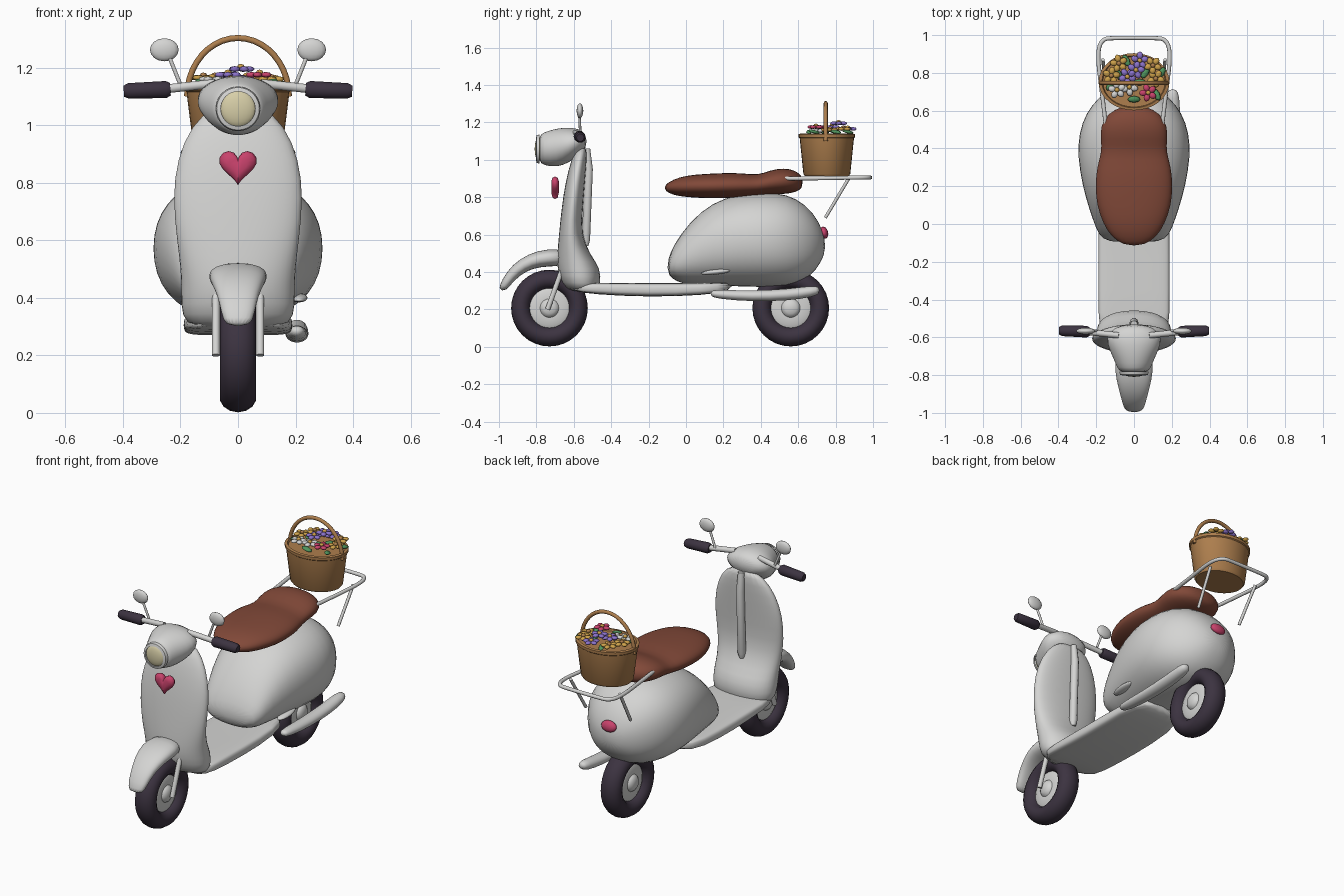
import bpy, bmesh, math
from mathutils import Vector, Matrix, Euler

cube = bpy.data.objects.get("Cube")
if cube:
    bpy.data.objects.remove(cube, do_unlink=True)


def material(name, *rgb):
    m = bpy.data.materials.new(name)
    m.use_nodes = True
    m.diffuse_color = (*rgb, 1)
    m.node_tree.nodes["Principled BSDF"].inputs["Base Color"].default_value = (*rgb, 1)
    return m


WHITE = material("pale grey paint", .66, .66, .65)
RUBBER = material("dark rubber", .045, .033, .052)
LEATHER = material("brown leather", .22, .066, .04)
WICKER = material("tan wicker", .42, .21, .075)
PINK = material("pink", .58, .055, .15)
CREAM = material("cream lens", .68, .62, .39)
YELLOW = material("yellow petal", .62, .36, .07)
PURPLE = material("violet petal", .26, .17, .6)
GREEN = material("green leaf", .08, .3, .11)


def finish(name, mat, bm, subdivide=0, angle=None):
    """Turn a bmesh into a smooth shaded object."""
    bmesh.ops.recalc_face_normals(bm, faces=bm.faces)
    me = bpy.data.meshes.new(name)
    bm.to_mesh(me)
    bm.free()
    for p in me.polygons:
        p.use_smooth = True
    if angle:
        me.set_sharp_from_angle(angle=math.radians(angle))
    me.materials.append(mat)
    ob = bpy.data.objects.new(name, me)
    bpy.context.collection.objects.link(ob)
    if subdivide:
        mod = ob.modifiers.new("smooth", "SUBSURF")
        mod.levels = mod.render_levels = subdivide
    return ob


def bridge_rings(bm, rings):
    """Skin closed rings of points and cap both ends."""
    rings = [[bm.verts.new(p) for p in ring] for ring in rings]
    n = len(rings[0])
    for a, b in zip(rings, rings[1:]):
        for i in range(n):
            j = (i + 1) % n
            bm.faces.new((a[i], a[j], b[j], b[i]))
    bm.faces.new(rings[0])
    bm.faces.new(rings[-1])


def loft(name, mat, sections, power=2, x=0, sides=20):
    """Skin rounded sections: half width, then two opposite points (y, z)."""
    def bend(v):
        return math.copysign(abs(v) ** (2 / power), v)
    rings = []
    for w, ya, za, yb, zb in sections:
        a, b = Vector((x, ya, za)), Vector((x, yb, zb))
        turns = [math.tau * i / sides for i in range(sides)]
        rings.append([(a + b) / 2 + (a - b) / 2 * bend(math.cos(t))
                      + Vector((w * bend(math.sin(t)), 0, 0)) for t in turns])
    bm = bmesh.new()
    bridge_rings(bm, rings)
    return finish(name, mat, bm, 1)


def lathe(name, mat, profile, loc, rot=(0, 0, 0), scale=(1, 1, 1), angle=35, steps=32):
    """Spin a (radius, height) profile about its own axis."""
    bm = bmesh.new()
    vs = [bm.verts.new((r, 0, h)) for r, h in profile]
    es = [bm.edges.new(pair) for pair in zip(vs, vs[1:])]
    bmesh.ops.spin(bm, geom=vs + es, cent=(0, 0, 0), axis=(0, 0, 1),
                   angle=math.tau, steps=steps)
    bmesh.ops.remove_doubles(bm, verts=bm.verts, dist=.0001)
    bm.transform(Matrix.LocRotScale(Vector(loc), Euler(rot), Vector(scale)))
    return finish(name, mat, bm, angle=angle)


def blob(name, mat, loc, size, rot=(0, 0, 0), seg=16):
    """Stretched ball."""
    bm = bmesh.new()
    bmesh.ops.create_uvsphere(bm, u_segments=seg, v_segments=seg // 2, radius=1)
    bm.transform(Matrix.LocRotScale(Vector(loc), Euler(rot), Vector(size)))
    return finish(name, mat, bm)


def tube(name, mat, points, radius, radii=None, smooth=False):
    """Round bar along a path."""
    cu = bpy.data.curves.new(name, "CURVE")
    cu.dimensions = "3D"
    cu.bevel_depth, cu.bevel_resolution, cu.use_fill_caps = radius, 3, True
    sp = cu.splines.new("NURBS" if smooth else "POLY")
    sp.points.add(len(points) - 1)
    for i, (p, co) in enumerate(zip(sp.points, points)):
        p.co = (*co, 1)
        p.radius = radii[i] if radii else 1
    if smooth:
        sp.use_endpoint_u, sp.order_u = True, 3
    temp = bpy.data.objects.new(name, cu)
    bm = bmesh.new()
    me = bpy.data.meshes.new_from_object(temp)
    bm.from_mesh(me)
    bpy.data.objects.remove(temp)
    return finish(name, mat, bm, angle=50)


# Wheels: tyre, hub and axle cap
SIDEWAYS = (0, math.pi / 2, 0)
tyre = [(.153 + .052 * math.cos(t), .064 * math.sin(t))
        for t in (math.tau * i / 14 for i in range(15))]
hub = [(0, .056), (.03, .054), (.045, .042), (.05, .034), (.09, .034), (.11, .024)]
hub += [(r, -h) for r, h in reversed(hub)]
for end, y in (("front", -.73), ("rear", .56)):
    lathe(end + "_tyre", RUBBER, tyre, (0, y, .207), SIDEWAYS, angle=60)
    lathe(end + "_hub", WHITE, hub, (0, y, .207), SIDEWAYS)

# Body panels
loft("front_mudguard", WHITE, [
    (.045, -1.005, .30, -.96, .30), (.058, -.985, .36, -.935, .335),
    (.072, -.93, .44, -.885, .385), (.094, -.84, .50, -.82, .42),
    (.105, -.74, .525, -.74, .43), (.09, -.64, .52, -.65, .43)], 2.4)
loft("leg_shield", WHITE, [
    (.16, -.62, .29, -.48, .29), (.2, -.67, .34, -.455, .33),
    (.2, -.69, .42, -.455, .42), (.2, -.69, .49, -.51, .49),
    (.215, -.68, .6, -.56, .6), (.23, -.665, .75, -.55, .75),
    (.215, -.645, .88, -.54, .88), (.165, -.615, 1, -.53, 1),
    (.08, -.58, 1.075, -.53, 1.075)], 2.2)
tube("steering_column", WHITE, [(0, -.535, .54), (0, -.535, .57), (0, -.52, .95), (0, -.53, 1.06)],
     .023, (.6, 1, 1, .8))
loft("floor_board", WHITE, [
    (.18, -.62, .335, -.62, .3), (.19, -.5, .345, -.5, .28),
    (.19, -.2, .34, -.2, .265), (.19, .1, .34, .1, .275),
    (.15, .25, .35, .25, .3)], 5)
loft("rear_body", WHITE, [
    (.14, -.1, .46, -.1, .385), (.19, -.065, .55, -.05, .345),
    (.22, .02, .67, .02, .33), (.26, .14, .775, .14, .325),
    (.292, .28, .82, .28, .32), (.304, .42, .83, .42, .315),
    (.28, .54, .82, .54, .32), (.225, .64, .765, .63, .35),
    (.145, .715, .67, .7, .41), (.05, .745, .57, .745, .5)], 2.25)

# Saddle with a raised rear lobe
loft("seat", LEATHER, [
    (.05, -.115, .865, -.115, .835), (.12, -.07, .895, -.07, .81),
    (.165, 0, .917, 0, .8), (.2, .1, .925, .1, .793),
    (.207, .2, .93, .2, .793), (.2, .3, .93, .3, .797),
    (.172, .385, .917, .38, .805), (.178, .45, .945, .44, .812),
    (.18, .52, .957, .52, .815), (.14, .585, .945, .59, .825),
    (.06, .625, .91, .625, .85)], 2.2)

# Steering head and lamp
loft("steering_head", WHITE, [
    (.072, -.787, 1.13, -.787, .985), (.09, -.765, 1.145, -.76, .97),
    (.115, -.71, 1.165, -.69, .957), (.148, -.64, 1.175, -.62, .985),
    (.14, -.58, 1.17, -.57, 1.03), (.07, -.53, 1.14, -.53, 1.06)])
lathe("lamp_rim", WHITE, [(.06, 0), (.06, .02), (.074, .016), (.078, 0)],
      (0, -.782, 1.057), (math.pi / 2, 0, 0))
blob("headlight_lens", CREAM, (0, -.788, 1.057), (.062, .021, .064), seg=24)

# Paired parts: forks, bars, grips, mirrors and rack legs
for s, side in ((1, "left"), (-1, "right")):
    tube(side + "_fork", WHITE, [(s * .077, -.74, .2), (s * .077, -.66, .42)], .014)
    tube(side + "_handlebar", WHITE, [(s * .08, -.59, 1.145), (s * .26, -.57, 1.125)], .016)
    tube(side + "_grip", RUBBER, [(s * .235, -.57, 1.125), (s * .25, -.57, 1.124),
                                  (s * .38, -.565, 1.119), (s * .397, -.565, 1.118)],
         .031, (.75, 1, .92, .65))
    tube(side + "_mirror_stem", WHITE, [(s * .2, -.565, 1.14), (s * .24, -.57, 1.24)], .007)
    blob(side + "_mirror", WHITE, (s * .256, -.567, 1.262), (.05, .018, .04))
    tube(side + "_rack_leg", WHITE, [(s * .165, .87, .9), (s * .15, .745, .69)], .009)

# Luggage rack loop
half = [(.15, .53, .9), (.17, .7, .9), (.195, .9, .905), (.17, .98, .905), (.1, .985, .905)]
loop = half + [(-x, y, z) for x, y, z in reversed(half)]
tube("rack_loop", WHITE, loop, .011, smooth=True)

# Exhaust and foot peg, on the left only
loft("exhaust", WHITE, [
    (.02, .13, .3, .13, .27), (.034, .17, .307, .17, .255),
    (.042, .35, .3, .35, .24), (.042, .55, .31, .55, .245),
    (.038, .68, .33, .68, .265), (.02, .715, .32, .715, .285)], x=.205, sides=12)
blob("foot_peg", WHITE, (.212, .16, .4), (.03, .08, .014), (.1, 0, 0))

# Heart badge
outline = [(.066 * math.sin(t) ** 3,
            .0042 * (13 * math.cos(t) - 5 * math.cos(2 * t) - 2 * math.cos(3 * t) - math.cos(4 * t)))
           for t in (math.tau * (i + .5) / 24 for i in range(24))]
bm = bmesh.new()
bridge_rings(bm, [[(x * k, -.7 + d, .86 + z * k) for x, z in outline]
                  for k, d in ((.5, -.02), (.88, -.014), (1, 0), (.88, .014), (.5, .02))])
finish("heart_badge", PINK, bm)

blob("tail_light", PINK, (0, .738, .61), (.05, .022, .033), (.25, 0, 0))

# Basket and its hoop handle
BASKET = (0, .753, 0)
lathe("basket", WICKER, [(0, .912), (.145, .912), (.155, .925), (.179, 1.115), (.186, 1.12),
                         (.187, 1.137), (.17, 1.14), (.165, 1.128), (0, 1.128)],
      BASKET, scale=(1, .81, 1))
arch = [math.pi * i / 20 for i in range(21)]
tube("basket_handle", WICKER, [(.177 * math.cos(t), .747, 1.1 + .203 * math.sin(t)) for t in arch],
     .011)


# Flowers and leaves
def flower(x, y, z, petal, centre):
    for i in range(5):
        t = math.tau * i / 5 + x * 9
        blob("petal", petal, (x + .027 * math.cos(t), y + .027 * math.sin(t), z),
             (.021, .017, .01), (0, 0, t), 8)
    blob("flower_centre", centre, (x, y, z + .008), (.013, .013, .01), seg=8)


for spot in [(.01, .815, 1.195, PURPLE, YELLOW), (-.035, .78, 1.175, PURPLE, YELLOW),
             (.075, .695, 1.175, PINK, YELLOW), (.1, .84, 1.165, YELLOW, WICKER),
             (.115, .77, 1.16, YELLOW, WICKER), (-.08, .85, 1.165, YELLOW, WICKER),
             (-.12, .785, 1.165, YELLOW, WICKER), (-.09, .71, 1.16, WHITE, YELLOW),
             (.03, .865, 1.165, PURPLE, YELLOW), (-.025, .725, 1.155, WHITE, YELLOW)]:
    flower(*spot)
for x, y, turn in ((-.125, .735, 1), (.03, .75, 0), (.12, .685, 2), (-.04, .865, 2),
                   (.06, .8, 1), (-.08, .79, 2), (.145, .8, 1), (0, .66, 0)):
    blob("leaf", GREEN, (x, y, 1.15), (.035, .018, .009), (.2, .2, turn), 8)
